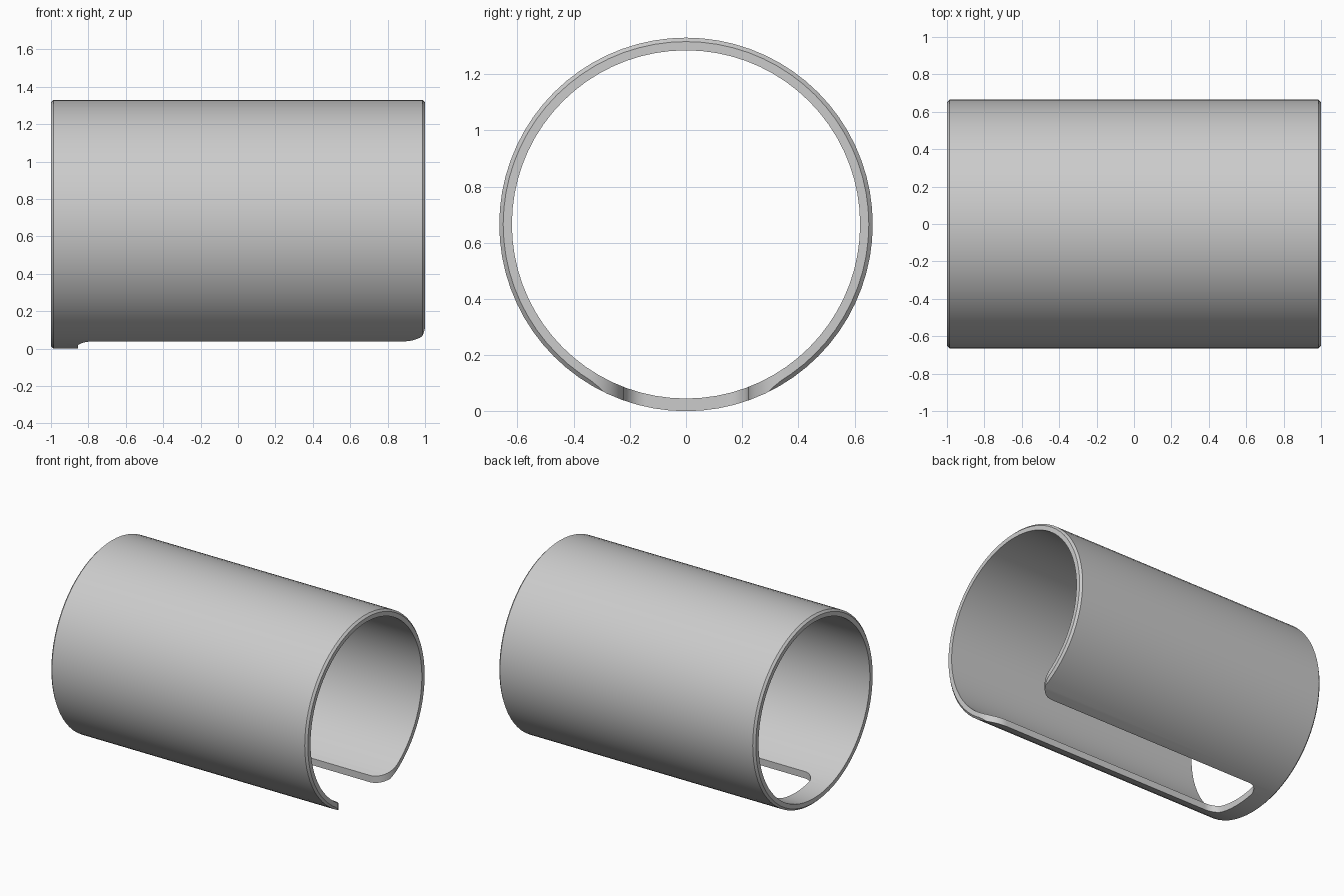
import bpy, bmesh
from math import sin, cos, pi, radians

if "Cube" in bpy.data.objects:
    bpy.data.objects.remove(bpy.data.objects["Cube"], do_unlink=True)

OUTER, INNER, HALF, BEVEL, SIDES = 0.665, 0.62, 1.0, 0.014, 72
SLOT, SLOT_END, CORNER, FLARE = 0.222, -0.855, 0.08, 0.13

grey = bpy.data.materials.new("plain grey")
grey.use_nodes = True
colour = (0.6, 0.6, 0.6, 1)
grey.diffuse_color = colour
grey.node_tree.nodes["Principled BSDF"].inputs["Base Color"].default_value = colour


def make_object(name, bm):
    bmesh.ops.recalc_face_normals(bm, faces=bm.faces)
    mesh = bpy.data.meshes.new(name)
    bm.to_mesh(mesh)
    bm.free()
    obj = bpy.data.objects.new(name, mesh)
    bpy.context.collection.objects.link(obj)
    mesh.materials.append(grey)
    return obj


def arc(cx, cy, r, start, end, steps=12):
    angles = [radians(start + (end - start) * i / steps) for i in range(steps + 1)]
    return [(cx + r * cos(a), cy + r * sin(a)) for a in angles]


# Tube: wall section with chamfered outer rims, swept around the x axis
section = [(-HALF, INNER), (-HALF, OUTER - BEVEL), (-HALF + BEVEL, OUTER),
           (HALF - BEVEL, OUTER), (HALF, OUTER - BEVEL), (HALF, INNER)]
bm = bmesh.new()
rings = []
for i in range(SIDES):
    a = 2 * pi * i / SIDES
    rings.append([bm.verts.new((x, r * sin(a), OUTER - r * cos(a))) for x, r in section])
for i, ring in enumerate(rings):
    after = rings[(i + 1) % SIDES]
    for j in range(len(section)):
        k = (j + 1) % len(section)
        bm.faces.new((ring[j], ring[k], after[k], after[j]))
tube = make_object("slotted_tube", bm)

# Slot outline: rounded blind end, flared mouth at the open end
side = arc(SLOT_END + CORNER, SLOT - CORNER, CORNER, 180, 90)
side += arc(HALF - FLARE, SLOT + FLARE, FLARE, -90, 0)
side.append((HALF + 0.1, SLOT + FLARE))
outline = side + [(x, -y) for x, y in reversed(side)]
bm = bmesh.new()
base = bm.faces.new([bm.verts.new((x, y, -0.1)) for x, y in outline])
grown = bmesh.ops.extrude_face_region(bm, geom=[base])["geom"]
bmesh.ops.translate(bm, vec=(0, 0, 0.5),
                    verts=[v for v in grown if isinstance(v, bmesh.types.BMVert)])
cutter = make_object("slot_cutter", bm)
cutter.hide_render = True

# Cut the slot through the lower wall
cut = tube.modifiers.new("slot", "BOOLEAN")
cut.operation = "DIFFERENCE"
cut.solver = "EXACT"
cut.object = cutter
bpy.ops.object.select_all(action="DESELECT")
tube.select_set(True)
bpy.context.view_layer.objects.active = tube
bpy.ops.object.modifier_apply(modifier=cut.name)
bpy.data.objects.remove(cutter, do_unlink=True)
bpy.ops.object.shade_smooth_by_angle(angle=radians(30))
